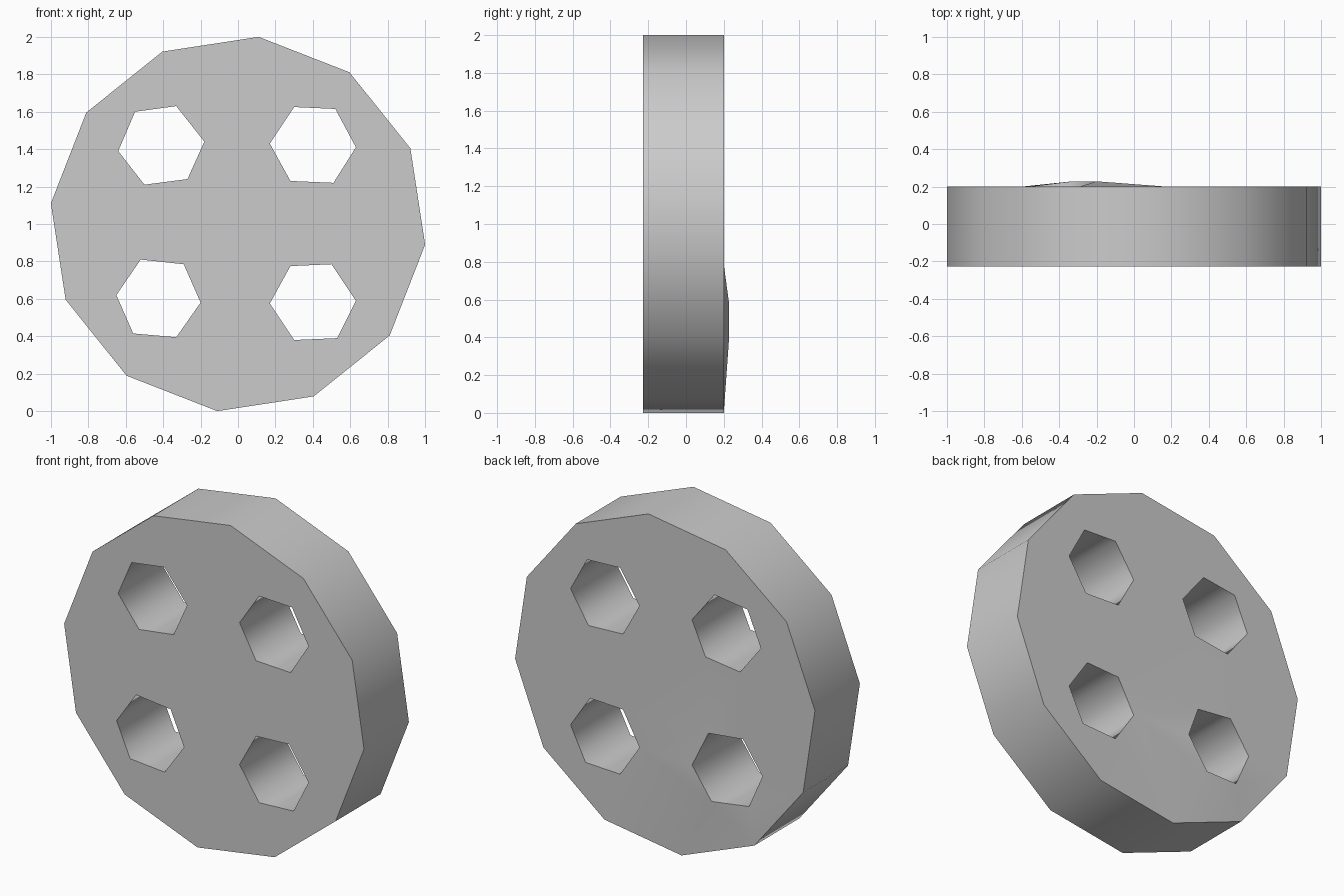
import bpy, bmesh
from math import cos, sin, radians

if "Cube" in bpy.data.objects:
    bpy.data.objects.remove(bpy.data.objects["Cube"])

FRONT, BACK, LIFT = -0.228, 0.2, 0.228

# Rim: regular twelve-sided outline, slightly turned
rim = [(1.006 * cos(radians(23.7 + 30 * i)), 1 + 1.006 * sin(radians(23.7 + 30 * i)))
       for i in range(12)]

# Four thread holes, each an uneven hexagon (x, z)
holes = [
    [(-.55, 1.60), (-.33, 1.63), (-.18, 1.44), (-.27, 1.24), (-.50, 1.21), (-.64, 1.39)],
    [(.30, 1.625), (.52, 1.615), (.63, 1.41), (.51, 1.22), (.28, 1.23), (.17, 1.43)],
    [(-.52, .81), (-.29, .785), (-.20, .58), (-.33, .395), (-.56, .415), (-.65, .62)],
    [(.28, .775), (.50, .785), (.63, .59), (.53, .39), (.30, .38), (.17, .575)],
]

bm = bmesh.new()


def loop(points, y):
    verts = [bm.verts.new((x, y, z)) for x, z in points]
    edges = [bm.edges.new((v, verts[(i + 1) % len(verts)])) for i, v in enumerate(verts)]
    return verts, edges


# Front and back faces with the holes left open
outlines = [rim] + holes
sides = []
for y, normal in ((FRONT, (0, -1, 0)), (BACK, (0, 1, 0))):
    loops = [loop(points, y) for points in outlines]
    bmesh.ops.triangle_fill(bm, edges=[e for _, es in loops for e in es],
                            use_beauty=True, normal=normal)
    sides.append([vs for vs, _ in loops])

# Walls of the rim and of the holes
for a, b in zip(*sides):
    for i in range(len(a)):
        j = (i + 1) % len(a)
        bm.faces.new((a[i], a[j], b[j], b[i]))

# Small bulge on the back beside one hole
for i in (2, 3):
    sides[1][3][i].co.y = LIFT

bmesh.ops.recalc_face_normals(bm, faces=bm.faces[:])
mesh = bpy.data.meshes.new("button")
bm.to_mesh(mesh)
bm.free()
button = bpy.data.objects.new("button", mesh)
bpy.context.collection.objects.link(button)

# Smooth walls, sharp edges where they meet the faces
bpy.context.view_layer.objects.active = button
button.select_set(True)
bpy.ops.object.shade_smooth_by_angle(angle=radians(70))
